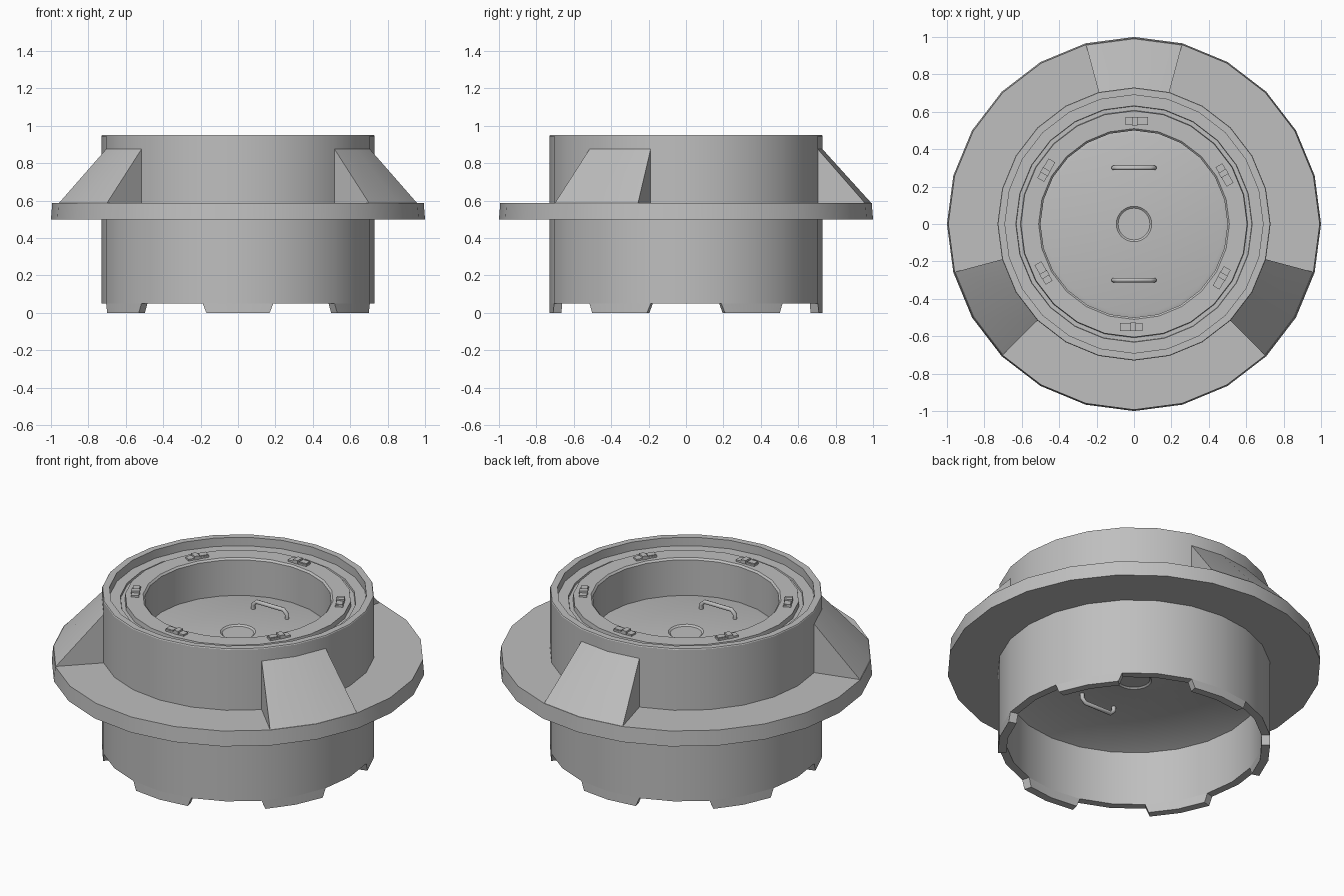
import bpy, bmesh, math
from mathutils import Vector, Matrix

if "Cube" in bpy.data.objects:
    bpy.data.objects.remove(bpy.data.objects["Cube"])

SEG = 24
grey = bpy.data.materials.new("plain_grey")
grey.diffuse_color = (0.52, 0.52, 0.52, 1)
grey.use_nodes = True
grey.node_tree.nodes["Principled BSDF"].inputs["Base Color"].default_value = grey.diffuse_color


def finish(name, bm, smooth=30):
    bmesh.ops.remove_doubles(bm, verts=bm.verts, dist=1e-5)
    bmesh.ops.recalc_face_normals(bm, faces=bm.faces)
    me = bpy.data.meshes.new(name)
    bm.to_mesh(me)
    bm.free()
    me.materials.append(grey)
    ob = bpy.data.objects.new(name, me)
    bpy.context.collection.objects.link(ob)
    bpy.ops.object.select_all(action='DESELECT')
    ob.select_set(True)
    bpy.context.view_layer.objects.active = ob
    bpy.ops.object.shade_smooth_by_angle(angle=math.radians(smooth))
    return ob


def polar(r, a, z):
    a = math.radians(a)
    return (r * math.cos(a), r * math.sin(a), z)


def lathe(name, profile, closed=False):
    bm = bmesh.new()
    vs = [bm.verts.new((r, 0, z)) for r, z in profile]
    es = [bm.edges.new(p) for p in zip(vs, vs[1:])]
    if closed:
        es.append(bm.edges.new((vs[-1], vs[0])))
    bmesh.ops.spin(bm, geom=vs + es, cent=(0, 0, 0), axis=(0, 0, 1),
                   angle=2 * math.pi, steps=SEG, use_duplicate=False)
    return finish(name, bm)


def sectors(name, loop, centres):
    # blocks with radial sides; loop holds (radius, z, half angle)
    bm = bmesh.new()
    n = len(loop)
    for c in centres:
        rows = [[bm.verts.new(polar(r, c + k * h, z)) for r, z, h in loop]
                for k in (-1, 0, 1)]
        for a, b in zip(rows, rows[1:]):
            for i in range(n):
                j = (i + 1) % n
                bm.faces.new((a[i], a[j], b[j], b[i]))
        bm.faces.new(rows[0])
        bm.faces.new(rows[-1][::-1])
    return finish(name, bm)


# Hollow tube with stepped rim, recessed hatch above and dished hatch below
lathe("body", [
    (0, 0.705), (0.085, 0.705), (0.095, 0.713), (0.48, 0.70), (0.50, 0.695),
    (0.50, 0.905), (0.51, 0.915), (0.605, 0.915), (0.608, 0.888),
    (0.63, 0.888), (0.632, 0.90), (0.69, 0.90), (0.69, 0.95), (0.727, 0.95),
    (0.73, 0.945), (0.73, 0.05), (0.685, 0.05), (0.685, 0.37), (0.50, 0.44),
    (0.095, 0.422), (0.085, 0.43), (0, 0.43)])

# Wide collar
lathe("flange", [(0.72, 0.50), (1.0, 0.50), (0.993, 0.588), (0.72, 0.588)], True)

# Three sloped buttresses on the collar
sectors("buttresses", [(0.71, 0.58, 15), (0.99, 0.588, 15),
                       (0.73, 0.875, 15), (0.71, 0.875, 15)], (90, 210, 330))

# Six feet under the wall
sectors("feet", [(0.685, 0, 13.4), (0.73, 0, 13.4),
                 (0.73, 0.05, 15), (0.685, 0.05, 15)],
        [30 + 60 * i for i in range(6)])

# Six clasps around the upper ring
bm = bmesh.new()
for i in range(6):
    turn = Matrix.Rotation(math.radians(60 * i), 4, 'Z')
    for x, w, d, z0, z1 in ((0.015, 0.12, 0.042, 0.91, 0.925),
                            (0.005, 0.03, 0.046, 0.91, 0.936),
                            (0.05, 0.045, 0.036, 0.91, 0.931)):
        m = (turn @ Matrix.Translation((x, 0.55, (z0 + z1) / 2))
             @ Matrix.Diagonal((w, d, z1 - z0, 1)))
        bmesh.ops.create_cube(bm, size=1, matrix=m)
finish("clasps", bm)

# Grab handles on both sides of the hatch
bm = bmesh.new()
R = 0.012
for base, up in ((0.70, 1), (0.437, -1)):
    for y in (-0.3, 0.3):
        path = [(-0.11, 0), (-0.11, 0.03), (-0.088, 0.052),
                (0.088, 0.052), (0.11, 0.03), (0.11, 0)]
        rings = []
        for k, (x, h) in enumerate(path):
            a, b = path[max(k - 1, 0)], path[min(k + 1, 5)]
            t = Vector((b[0] - a[0], 0, (b[1] - a[1]) * up)).normalized()
            side = t.cross(Vector((0, 1, 0)))
            c = Vector((x, y, base + up * h))
            rings.append([bm.verts.new(
                c + R * (math.cos(q) * side + math.sin(q) * Vector((0, 1, 0))))
                for q in [math.tau * s / 8 for s in range(8)]])
        for a, b in zip(rings, rings[1:]):
            for s in range(8):
                bm.faces.new((a[s], a[(s + 1) % 8], b[(s + 1) % 8], b[s]))
        bm.faces.new(rings[0])
        bm.faces.new(rings[-1][::-1])
finish("handles", bm, 50)
